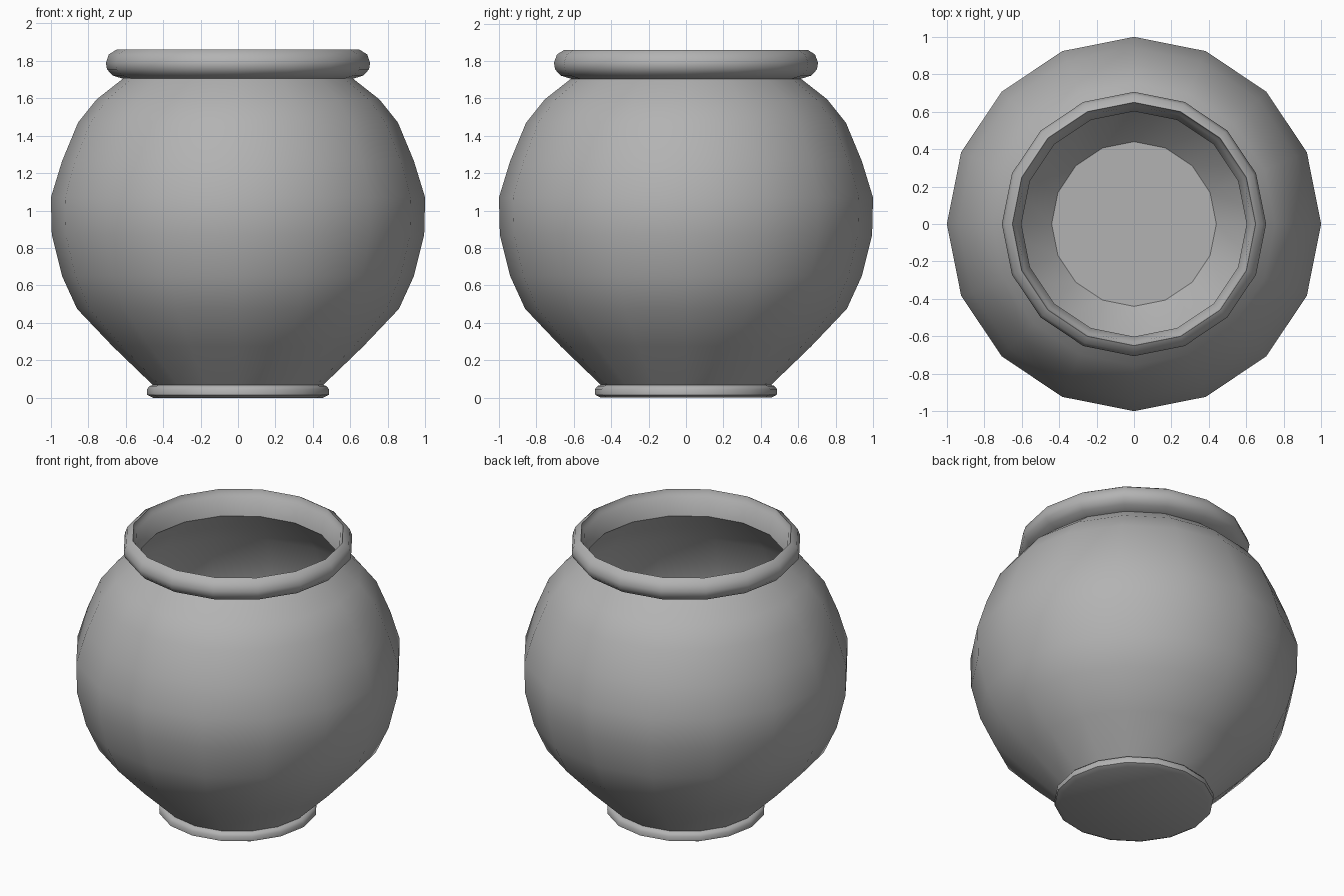
import bpy, bmesh
from math import cos, sin, pi, radians

if "Cube" in bpy.data.objects:
    bpy.data.objects.remove(bpy.data.objects["Cube"])

SIDES = 16

# Dark grey clay
clay = bpy.data.materials.new("clay")
clay.diffuse_color = (0.45, 0.45, 0.45, 1)
clay.use_nodes = True
clay.node_tree.nodes["Principled BSDF"].inputs["Base Color"].default_value = clay.diffuse_color


def lathe(name, profile, angle=35):
    """Revolve (radius, z) points around z; radius 0 becomes a pole."""
    bm = bmesh.new()
    rings = []
    for r, z in profile:
        if r == 0:
            rings.append([bm.verts.new((0, 0, z))] * SIDES)
        else:
            rings.append([bm.verts.new((r * cos(2 * pi * i / SIDES),
                                        r * sin(2 * pi * i / SIDES), z))
                          for i in range(SIDES)])
    for a, b in zip(rings, rings[1:]):
        for i in range(SIDES):
            j = (i + 1) % SIDES
            quad = dict.fromkeys((a[i], a[j], b[j], b[i]))
            bm.faces.new(list(quad))
    mesh = bpy.data.meshes.new(name)
    bm.to_mesh(mesh)
    bm.free()
    mesh.materials.append(clay)
    obj = bpy.data.objects.new(name, mesh)
    bpy.context.collection.objects.link(obj)
    bpy.ops.object.select_all(action='DESELECT')
    obj.select_set(True)
    bpy.context.view_layer.objects.active = obj
    bpy.ops.object.shade_smooth_by_angle(angle=radians(angle))
    return obj


# Foot: flat underside and a small rounded band
lathe("foot", [(0, 0), (0.455, 0), (0.485, 0.015), (0.487, 0.045),
               (0.472, 0.063), (0.455, 0.068)], 50)

# Outer belly
lathe("outer_body", [(0.455, 0.068), (0.67, 0.275), (0.86, 0.475),
                     (0.94, 0.65), (0.995, 0.87), (1.0, 1.07),
                     (0.94, 1.265), (0.855, 1.47), (0.755, 1.595),
                     (0.615, 1.705)])

# Rolled rim, from the shoulder over the lip down to the neck opening
lathe("rim", [(0.615, 1.705), (0.67, 1.722), (0.70, 1.755),
              (0.706, 1.79), (0.69, 1.835), (0.65, 1.86),
              (0.643, 1.83), (0.632, 1.82), (0.602, 1.70)], 50)

# Hollow inside: neck down to the flat floor
lathe("inner_body", [(0.602, 1.70), (0.73, 1.565), (0.82, 1.445),
                     (0.90, 1.25), (0.955, 1.06), (0.95, 0.89),
                     (0.90, 0.67), (0.825, 0.50), (0.44, 0.10),
                     (0, 0.10)])
